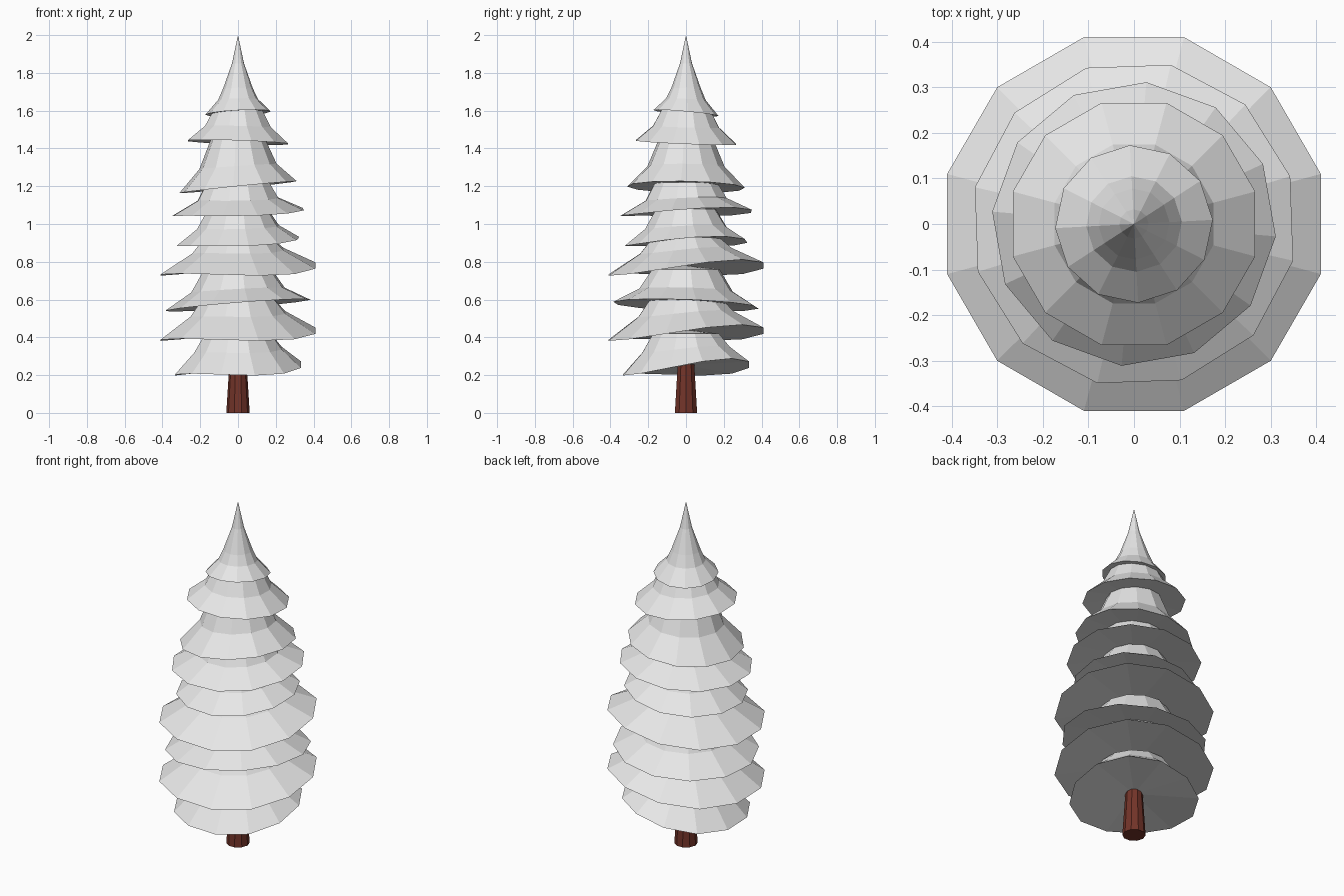
import bpy, bmesh
from math import cos, sin, radians, pi

cube = bpy.data.objects.get("Cube")
if cube:
    bpy.data.objects.remove(cube)


def material(name, colour):
    m = bpy.data.materials.new(name)
    m.use_nodes = True
    m.diffuse_color = (*colour, 1)
    m.node_tree.nodes["Principled BSDF"].inputs["Base Color"].default_value = (*colour, 1)
    return m


def lathe(name, rings, sides, turn, mat, base, apex=None):
    """Skin rings of (radius, height function); close with a base point and an apex or flat cap."""
    bm = bmesh.new()
    angles = [radians(turn) + 2 * pi * i / sides for i in range(sides)]
    loops = [[bm.verts.new((r * cos(a), r * sin(a), height(a))) for a in angles]
             for r, height in rings]
    bottom = bm.verts.new((0, 0, base))
    top = bm.verts.new((0, 0, apex)) if apex else None
    for i in range(sides):
        j = (i + 1) % sides
        bm.faces.new((bottom, loops[0][j], loops[0][i]))
        for low, high in zip(loops, loops[1:]):
            bm.faces.new((low[i], low[j], high[j], high[i]))
        if top:
            bm.faces.new((loops[-1][i], loops[-1][j], top))
    if not top:
        bm.faces.new(loops[-1])
    mesh = bpy.data.meshes.new(name)
    bm.to_mesh(mesh)
    bm.free()
    mesh.materials.append(mat)
    obj = bpy.data.objects.new(name, mesh)
    bpy.context.collection.objects.link(obj)
    return obj


def tilted(z, lean, curl, toward):
    """Height around a ring that leans up toward one direction, with a curled-up side."""
    t = radians(toward)
    return lambda a: z + lean * cos(a - t) + curl * cos(2 * (a - t))


foliage = material("pale foliage", (0.8, 0.8, 0.8))
bark = material("red brown bark", (0.17, 0.034, 0.022))

# Trunk
lathe("trunk", [(0.062, lambda a: 0), (0.042, lambda a: 0.32)], 10, 0, bark, 0)

# Branch tiers: rim radius, rim height, lean, curl, lean direction, turn,
# then the shoulder and neck as (radius, height)
tiers = [
    (0.345, 0.228, 0.04, 0.02, 45, 15, (0.24, 0.33), (0.18, 0.42)),
    (0.424, 0.41, 0.037, 0.02, 45, 15, (0.26, 0.52), (0.19, 0.61)),
    (0.388, 0.57, 0.034, 0.0, -25, 8, (0.25, 0.65), (0.18, 0.76)),
    (0.424, 0.755, 0.037, 0.02, 45, 15, (0.25, 0.855), (0.18, 0.93)),
    (0.33, 0.9, 0.025, 0.01, 30, 10, (0.22, 0.98), (0.16, 1.08)),
    (0.358, 1.058, 0.022, 0.008, 35, 17, (0.22, 1.13), (0.17, 1.22)),
    (0.312, 1.195, 0.032, 0.0, -10, -5, (0.205, 1.305), (0.14, 1.46)),
    (0.275, 1.432, 0.014, 0.0, 230, 15, (0.18, 1.515), (0.13, 1.61)),
]
for n, (r, z, lean, curl, toward, turn, shoulder, neck) in enumerate(tiers, 1):
    rings = [(r, tilted(z, lean, curl, toward)),
             (shoulder[0], tilted(shoulder[1], lean * 0.45, curl * 0.4, toward)),
             (neck[0], tilted(neck[1], 0, 0, 0))]
    lathe(f"branch_tier_{n}", rings, 12, turn, foliage, z + 0.025, neck[1] + 0.02)

# Pointed crown
crown = [(0.173, tilted(1.587, 0.018, 0, -60)), (0.105, tilted(1.66, 0.006, 0, -60)),
         (0.078, tilted(1.72, 0, 0, 0)), (0.032, tilted(1.85, 0, 0, 0))]
lathe("crown_tip", crown, 12, 3, foliage, 1.6, 2.0)
